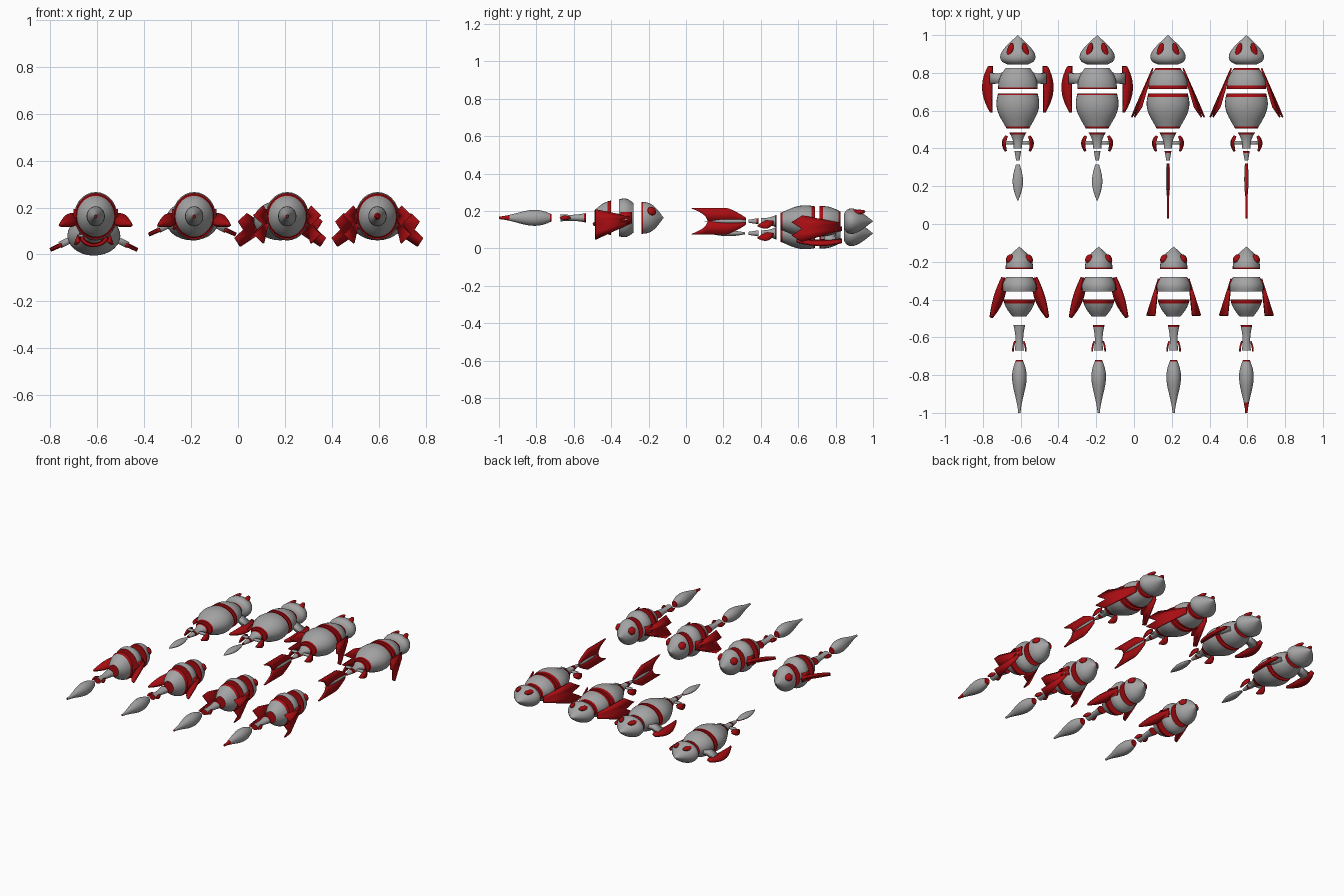
import bpy, bmesh, math
from mathutils import Matrix, Vector

if "Cube" in bpy.data.objects:
    bpy.data.objects.remove(bpy.data.objects["Cube"], do_unlink=True)


def material(name, colour):
    made = bpy.data.materials.new(name)
    made.use_nodes = True
    made.diffuse_color = colour
    made.node_tree.nodes["Principled BSDF"].inputs["Base Color"].default_value = colour
    return made


GREY = material("grey shell", (.37, .37, .37, 1))
RED = material("deep red", (.4, .004, .006, 1))


def finish(name, mesh_builder, location, materials):
    bmesh.ops.recalc_face_normals(mesh_builder, faces=mesh_builder.faces)
    mesh = bpy.data.meshes.new(name)
    mesh_builder.to_mesh(mesh)
    mesh_builder.free()
    part = bpy.data.objects.new(name, mesh)
    part.location = location
    for entry in materials:
        mesh.materials.append(entry)
    bpy.context.collection.objects.link(part)
    bpy.ops.object.select_all(action='DESELECT')
    part.select_set(True)
    bpy.context.view_layer.objects.active = part
    bpy.ops.object.shade_smooth_by_angle(angle=.7)
    return part


def segment(name, location, back, front, back_radius, front_radius, bulge,
            peak=.5, flat=1, back_band=0, front_band=0, sides=28, steps=12):
    """Closed shell along y: a taper plus a rounded bulge, with red end bands."""
    builder = bmesh.new()
    length = front - back
    low, high = back_band / length, 1 - front_band / length
    power = math.log(.5) / math.log(peak)
    stations = sorted({i / steps for i in range(steps + 1)} | {low, high})
    rings = []
    for t in stations:
        swell = bulge * math.sin(math.pi * t ** power)
        radius = max(back_radius + (front_radius - back_radius) * t + swell, .001)
        ring = []
        for i in range(sides):
            angle = math.tau * i / sides
            ring.append(builder.verts.new((radius * math.cos(angle), back + length * t,
                                           radius * flat * math.sin(angle))))
        rings.append(ring)
    for k in range(len(rings) - 1):
        middle = (stations[k] + stations[k + 1]) / 2
        for i in range(sides):
            j = (i + 1) % sides
            face = builder.faces.new((rings[k][i], rings[k][j], rings[k + 1][j], rings[k + 1][i]))
            face.material_index = int(middle < low or middle > high)
    # joint faces are red, pointed noses stay grey
    for ring, radius in ((rings[0], back_radius), (rings[-1], front_radius)):
        builder.faces.new(ring).material_index = int(radius > .004)
    finish(name, builder, location, (GREY, RED))


def sheet(name, location, rows, thickness, side=1, colour=RED):
    """Thin plate skinned across rows of points."""
    builder = bmesh.new()
    grid = [[builder.verts.new((side * x, y, z)) for x, y, z in row] for row in rows]
    for first, second in zip(grid, grid[1:]):
        for i in range(len(first) - 1):
            builder.faces.new((first[i], first[i + 1], second[i + 1], second[i]))
    plate = finish(name, builder, location, (colour,))
    solid = plate.modifiers.new("thickness", 'SOLIDIFY')
    solid.thickness, solid.offset = thickness, 0


def blade(name, location, start, bend, end, across, thickness, side, steps=10):
    """Leaf-shaped fin along a bent centre line."""
    start, bend, end, across = map(Vector, (start, bend, end, across))
    rows = []
    for i in range(steps + 1):
        t = i / steps
        centre = start.lerp(bend, t).lerp(bend.lerp(end, t), t)
        half = across * math.sin(math.pi * (.15 + .8 * t)) / 2
        rows.append((centre - half, centre + half))
    sheet(name, location, rows, thickness, side)


def pleated_fin(name, location, root, tip, root_drop, tip_drop, lean, fold, sweep, side):
    """Folded fan from a short root to a zigzag trailing edge."""
    near, far = [], []
    for i in range(5):
        u, odd = i / 4, i % 2
        near.append(Vector(root) - Vector((0, 0, root_drop * u)))
        far.append(Vector(tip) + Vector((lean * u + fold * odd, -sweep * odd, -tip_drop * u)))
    sheet(name, location, (near, far), .008, side)


def forked_tail(location, root=.32, reach=.29, height=.07, steps=20):
    for side in (-1, 1):
        rows = []
        for i in range(steps + 1):
            t = i / steps
            outer = height * min(1, .15 + 2.6 * t) ** .7
            inner = .97 * height * math.sqrt(max(0, t - .7) / .3)
            rows.append([(0, root - reach * t, side * z) for z in (inner, outer)])
        sheet("forked_tail", location, rows, .01)


def eye(name, location, position, size, spin, roll):
    builder = bmesh.new()
    bmesh.ops.create_uvsphere(builder, u_segments=16, v_segments=10, radius=1)
    turn = Matrix.Rotation(roll, 4, 'Y') @ Matrix.Rotation(spin, 4, 'Z')
    builder.transform(Matrix.Translation(position) @ turn @ Matrix.Diagonal((*size, 1)))
    finish(name, builder, location, (RED,))


def big_swimmer(x, z, pleated):
    place = (x, 0, z)
    wide = .018 if pleated else .008
    rim = .01 if pleated else 0
    segment("big_head", place, .845, 1, .055, 0, .055, peak=.35, flat=.73)
    segment("big_shoulders", place, .715, .825, .104, .066, .012, flat=.78,
            back_band=wide, front_band=rim)
    segment("big_trunk", place, .505, .69, .06, .105, .025, peak=.55, flat=.75,
            back_band=.01, front_band=wide)
    segment("big_hind_joint", place, .4, .485, .022, .046, -.008, flat=.75, front_band=.01)
    segment("big_tail_joint", place, .335, .387, .009, .018, 0, flat=.9, front_band=rim)

    for side in (-1, 1):
        eye("big_eye", place, (side * .042, .915, .047), (.017, .046, .013),
            side * .28, side * .45)
        # paddles on struts beside the hind joint
        sheet("hind_strut", place, [[(px, py, 0) for px in (.015, .065)] for py in (.42, .44)],
              .012, side, GREY)
        blade("hind_paddle", place, (.06, .465, -.01), (.085, .43, -.02), (.063, .385, -.025),
              (.014, 0, -.04), .01, side)
        if pleated:
            pleated_fin("pleated_wing", place, (.08, .825, -.01), (.14, .62, .03),
                        .04, .14, .03, .03, .055, side)
        else:
            # grey arm carries the crescent wing
            sheet("wing_arm", place,
                  [((px, .77 + half, -drop), (px, .77 - half, -drop))
                   for px, half, drop in ((.07, .035, .01), (.105, .025, .02), (.145, .03, .04))],
                  .028, side, GREY)
            blade("crescent_wing", place, (.145, .835, -.04), (.18, .71, -.06), (.14, .59, -.04),
                  (.05, 0, -.022), .016, side)

    if pleated:
        segment("tail_core", place, .1, .32, 0, .008, .007)
        forked_tail(place)
    else:
        segment("leaf_tail", place, .125, .315, .003, .01, .021, flat=.55)


def small_swimmer(x, pleated, tip_band, collar):
    place = (x, 0, .163)
    segment("small_head", place, -.237, -.12, .073, 0, .022, flat=1.17, back_band=.007)
    segment("small_shoulders", place, -.357, -.28, .088, .07, .012, flat=1.12)
    segment("small_trunk", place, -.49, -.4, .036, .085, .008, flat=1.1, front_band=.02)
    segment("small_hind_joint", place, -.67, -.535, .024, .031, -.007, flat=.8,
            front_band=collar)
    segment("small_tail", place, -1, -.72, .006, .018, .025, peak=.65, flat=1.1,
            back_band=tip_band, front_band=.007)

    for side in (-1, 1):
        eye("small_eye", place, (side * .053, -.183, .036), (.014, .025, .024),
            side * .5, -side * .5)
        blade("hind_flap", place, (.023, -.62, 0), (.035, -.65, 0), (.034, -.675, 0),
              (0, 0, .024), .009, side)
        # red socket where the fin meets the shell
        sheet("fin_socket", place, [[(px, py, height) for height in (.03, 0, -.03)]
                                    for px, py in ((.08, -.29), (.09, -.35))], .01, side)
        if pleated:
            pleated_fin("pleated_fin", place, (.08, -.29, .005), (.1, -.485, .043),
                        .03, .158, 0, .042, 0, side)
        else:
            blade("leaf_fin", place, (.08, -.285, 0), (.105, -.4, -.02), (.15, -.495, -.035),
                  (.045, .01, .035), .018, side)


# back row of large swimmers, the first one lower than the rest
for x, z, pleated in ((-.615, .08, False), (-.195, .145, False),
                      (.18, .145, True), (.595, .145, True)):
    big_swimmer(x, z, pleated)

# front row of small swimmers
for i, x in enumerate((-.607, -.187, .21, .595)):
    small_swimmer(x, pleated=i > 1, tip_band=.055 if i == 3 else 0, collar=.01 if i else 0)
